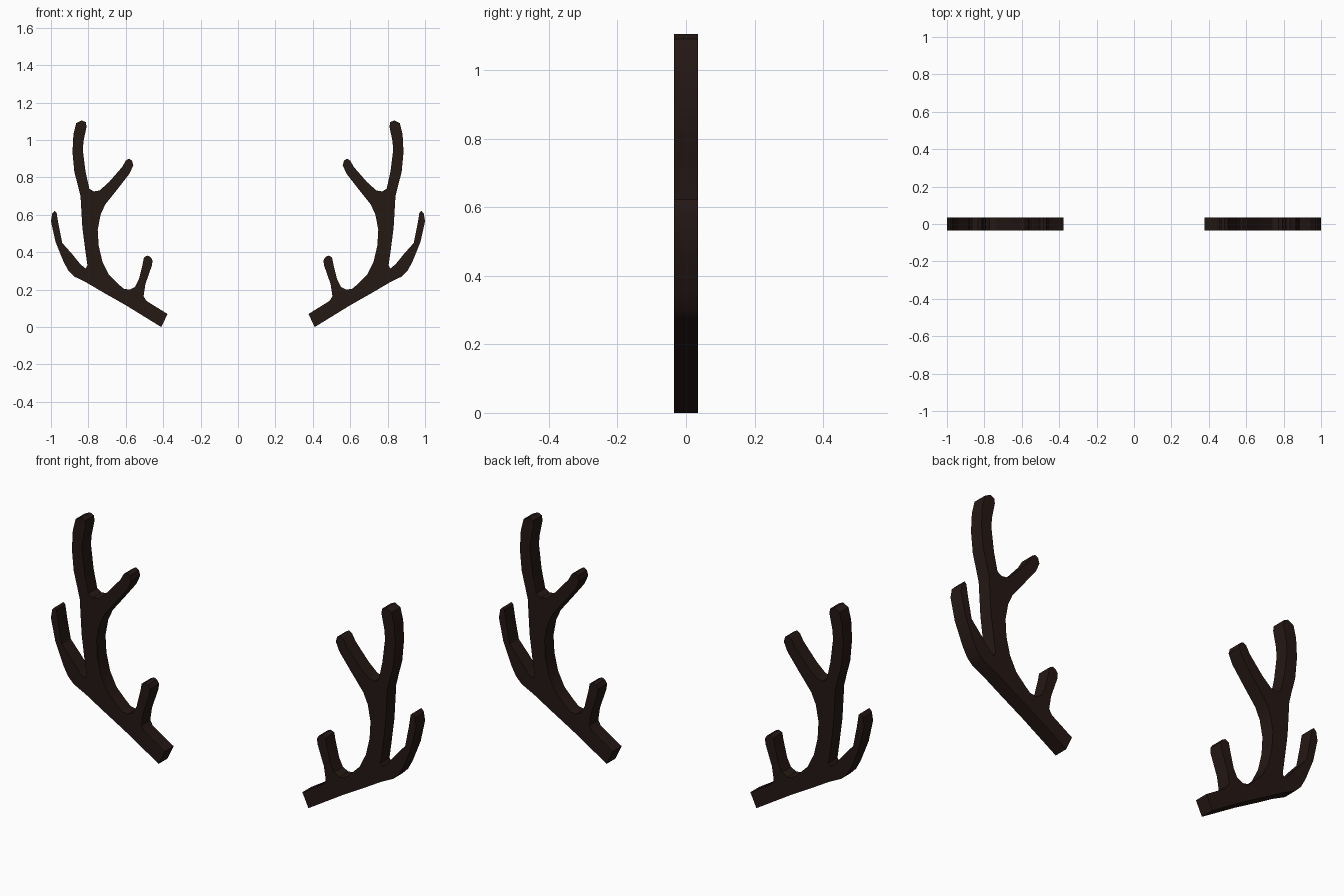
import bpy, bmesh, math

if "Cube" in bpy.data.objects:
    bpy.data.objects.remove(bpy.data.objects["Cube"])

HALF_DEPTH = 0.035

# Outline of the right antler in the XZ plane, one run per section
base = [(.41, 0), (.377, .07), (.49, .14), (.505, .165)]
brow_tine = [(.495, .23), (.46, .33), (.457, .357), (.468, .375), (.485, .382),
             (.503, .372), (.51, .335), (.53, .255), (.55, .215), (.58, .2), (.612, .205)]
beam_inner = [(.64, .23), (.69, .28), (.725, .35), (.745, .435), (.75, .52),
              (.735, .6), (.71, .655)]
inner_tine = [(.65, .73), (.58, .82), (.56, .865), (.567, .89), (.583, .9), (.6, .89),
              (.62, .855), (.69, .775), (.74, .73), (.772, .725), (.795, .74)]
top_tine = [(.815, .83), (.83, .95), (.825, 1.0), (.81, 1.07), (.813, 1.095), (.835, 1.105),
            (.865, 1.09), (.88, 1.03), (.885, .935), (.875, .83), (.853, .745)]
beam_outer = [(.842, .7), (.832, .53), (.815, .4), (.805, .33), (.815, .313), (.842, .335)]
outer_tine = [(.885, .388), (.94, .45), (.96, .55), (.97, .612), (.98, .622), (.993, .607),
              (1, .565), (.976, .457), (.933, .35), (.907, .302)]
underside = [(.875, .27), (.81, .238), (.72, .185), (.597, .115)]
outline = (base + brow_tine + beam_inner + inner_tine + top_tine
           + beam_outer + outer_tine + underside)

brown = bpy.data.materials.new("dark_brown")
brown.diffuse_color = (0.018, 0.009, 0.007, 1)
brown.use_nodes = True
brown.node_tree.nodes["Principled BSDF"].inputs["Base Color"].default_value = brown.diffuse_color


def antler(name, side):
    """Extrude the outline into a slab; side is 1 (right) or -1 (left)."""
    bm = bmesh.new()
    face = bm.faces.new([bm.verts.new((side * x, -HALF_DEPTH, z)) for x, z in outline])
    out = bmesh.ops.extrude_face_region(bm, geom=[face], use_keep_orig=True)
    moved = [g for g in out["geom"] if isinstance(g, bmesh.types.BMVert)]
    bmesh.ops.translate(bm, verts=moved, vec=(0, 2 * HALF_DEPTH, 0))
    bmesh.ops.recalc_face_normals(bm, faces=bm.faces)
    mesh = bpy.data.meshes.new(name)
    bm.to_mesh(mesh)
    bm.free()
    mesh.materials.append(brown)
    obj = bpy.data.objects.new(name, mesh)
    bpy.context.collection.objects.link(obj)
    bpy.ops.object.select_all(action='DESELECT')
    obj.select_set(True)
    bpy.context.view_layer.objects.active = obj
    bpy.ops.object.shade_smooth_by_angle(angle=math.radians(30))


antler("right_antler", 1)
antler("left_antler", -1)
